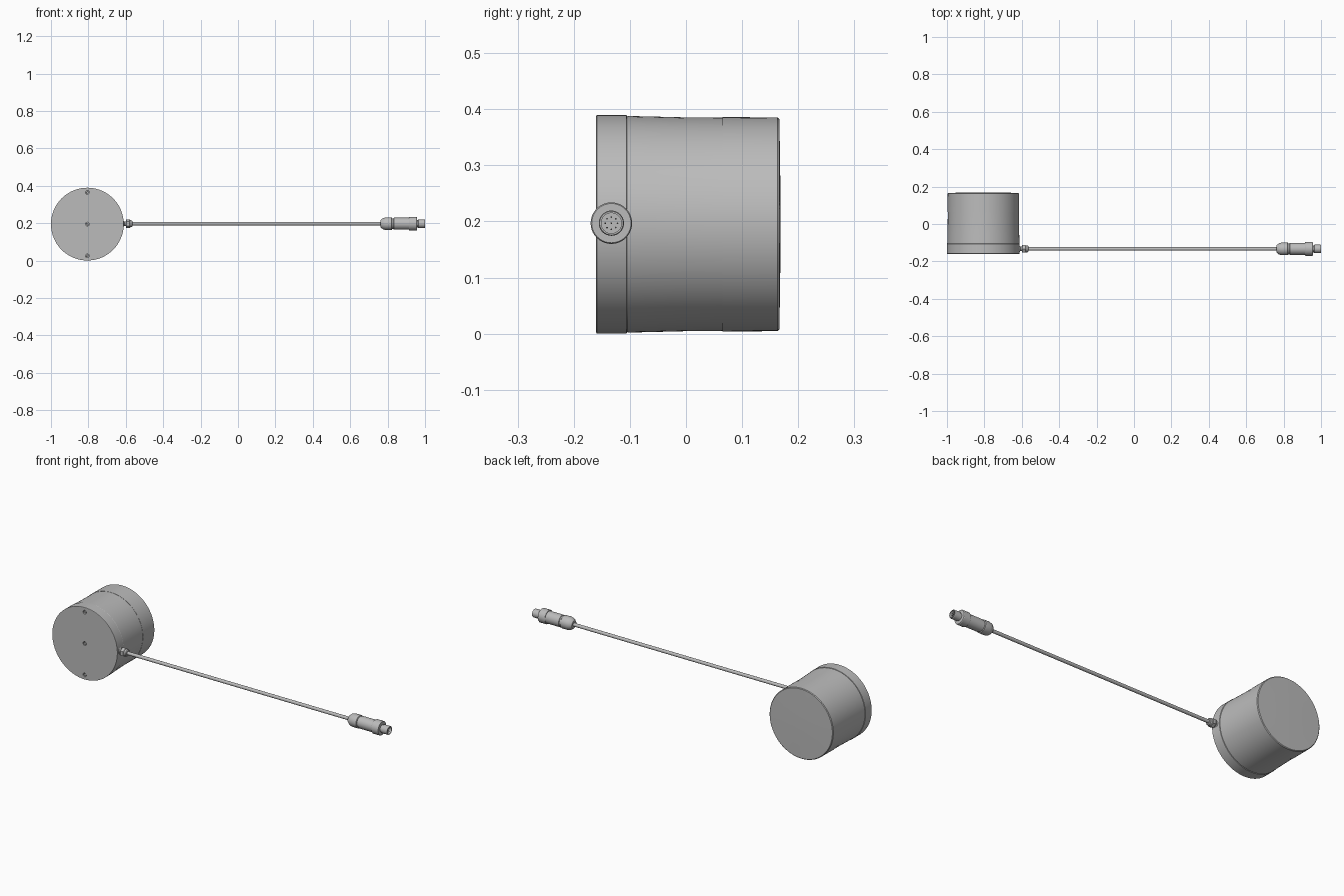
import bpy, bmesh, math
from mathutils import Matrix, Vector

cube = bpy.data.objects.get("Cube")
if cube:
    bpy.data.objects.remove(cube, do_unlink=True)

grey = bpy.data.materials.new("grey_metal")
grey.use_nodes = True
COLOUR = (0.5, 0.5, 0.5, 1)
grey.diffuse_color = COLOUR
grey.node_tree.nodes["Principled BSDF"].inputs["Base Color"].default_value = COLOUR

DRUM = Vector((-0.8055, 0, 0.195))     # drum axis runs along y
LEAD = Vector((0, -0.133, 0.197))      # cable axis runs along x
TO_Y = Matrix.Rotation(math.radians(-90), 4, 'X')
TO_X = Matrix.Rotation(math.radians(90), 4, 'Y')


def lathe(name, profile, centre, turn, sides):
    """Revolve (radius, distance) points around an axis through centre."""
    bm = bmesh.new()
    rings = []
    for r, d in profile:
        if r == 0:
            rings.append([bm.verts.new((0, 0, d))])
        else:
            rings.append([bm.verts.new((r * math.cos(2 * math.pi * i / sides),
                                        r * math.sin(2 * math.pi * i / sides), d))
                          for i in range(sides)])
    for a, b in zip(rings, rings[1:]):
        for i in range(sides):
            j = (i + 1) % sides
            quad = [a[i % len(a)], a[j % len(a)], b[j % len(b)], b[i % len(b)]]
            bm.faces.new(list(dict.fromkeys(quad)))
    bmesh.ops.recalc_face_normals(bm, faces=bm.faces)
    bm.transform(Matrix.Translation(centre) @ turn)
    mesh = bpy.data.meshes.new(name)
    bm.to_mesh(mesh)
    bm.free()
    mesh.materials.append(grey)
    obj = bpy.data.objects.new(name, mesh)
    bpy.context.collection.objects.link(obj)
    return obj


def smooth(obj, angle=25):
    bpy.ops.object.select_all(action='DESELECT')
    obj.select_set(True)
    bpy.context.view_layer.objects.active = obj
    bpy.ops.object.shade_smooth_by_angle(angle=math.radians(angle))


# Front cap with three blind holes
cap = lathe("front_cap", [(0, -0.16), (0.193, -0.16), (0.1945, -0.159),
                          (0.1945, -0.106), (0.193, -0.105), (0, -0.105)], DRUM, TO_Y, 96)
for k in (-1, 0, 1):
    cutter = lathe("hole_cutter", [(0, -0.17), (0.01, -0.17), (0.01, -0.145), (0, -0.145)],
                   DRUM + Vector((0, 0, 0.17 * k)), TO_Y, 24)
    cutter.hide_render = True
    mod = cap.modifiers.new("hole", 'BOOLEAN')
    mod.object = cutter
    mod.solver = 'EXACT'
    bpy.context.view_layer.objects.active = cap
    bpy.ops.object.modifier_apply(modifier=mod.name)
    bpy.data.objects.remove(cutter, do_unlink=True)
    # Screw seated inside the hole
    smooth(lathe("screw", [(0, -0.157), (0.006, -0.157), (0.0065, -0.144), (0, -0.144)],
                 DRUM + Vector((0, 0, 0.17 * k)), TO_Y, 20))
smooth(cap)

# Slightly waisted drum body and the rear band with a shallow domed end
smooth(lathe("drum_body", [(0, -0.105), (0.192, -0.105), (0.193, -0.103), (0.192, -0.06),
                           (0.1905, 0), (0.19, 0.065), (0, 0.065)], DRUM, TO_Y, 96))
smooth(lathe("rear_band", [(0, 0.065), (0.191, 0.065), (0.1905, 0.163), (0.187, 0.1665),
                           (0.12, 0.1675), (0.05, 0.1685), (0, 0.1685)], DRUM, TO_Y, 96))

# Cable gland: stem, hexagonal nut, tapered sleeve
smooth(lathe("gland_stem", [(0, -0.635), (0.017, -0.635), (0.017, -0.612), (0.012, -0.608),
                            (0.012, -0.595), (0, -0.595)], LEAD, TO_X, 32))
lathe("gland_nut", [(0, -0.6), (0.02, -0.6), (0.0235, -0.597),
                    (0.0235, -0.58), (0.02, -0.577), (0, -0.577)], LEAD, TO_X, 6)
smooth(lathe("gland_sleeve", [(0, -0.577), (0.019, -0.577), (0.018, -0.568),
                              (0.014, -0.565), (0, -0.565)], LEAD, TO_X, 32))

# Straight cable
smooth(lathe("cable", [(0, -0.58), (0.009, -0.58), (0.009, 0.78), (0, 0.78)], LEAD, TO_X, 24))

# Plug: tapered grip, body, coupling ring, hollow tip
smooth(lathe("plug_grip", [(0, 0.763), (0.02, 0.763), (0.03, 0.775), (0.034, 0.79),
                           (0.034, 0.822), (0.031, 0.824), (0, 0.824)], LEAD, TO_X, 40))
smooth(lathe("plug_body", [(0, 0.822), (0.029, 0.822), (0.029, 0.832), (0.032, 0.834),
                           (0.032, 0.916), (0, 0.916)], LEAD, TO_X, 40))
smooth(lathe("coupling_ring", [(0, 0.914), (0.035, 0.914), (0.037, 0.917), (0.037, 0.953),
                               (0.035, 0.956), (0, 0.956)], LEAD, TO_X, 40))
smooth(lathe("plug_tip", [(0, 0.95), (0.019, 0.95), (0.019, 0.962), (0.0225, 0.964),
                          (0.0225, 0.997), (0.021, 1.0), (0.018, 1.0), (0.018, 0.975),
                          (0, 0.975)], LEAD, TO_X, 40))

# Contact pins in a ring plus one in the middle
for i in range(9):
    a = 2 * math.pi * i / 8
    r = 0.011 if i < 8 else 0
    smooth(lathe("contact_pin", [(0, 0.97), (0.0015, 0.97), (0.0015, 0.992), (0, 0.994)],
                 LEAD + Vector((0, r * math.cos(a), r * math.sin(a))), TO_X, 10))
